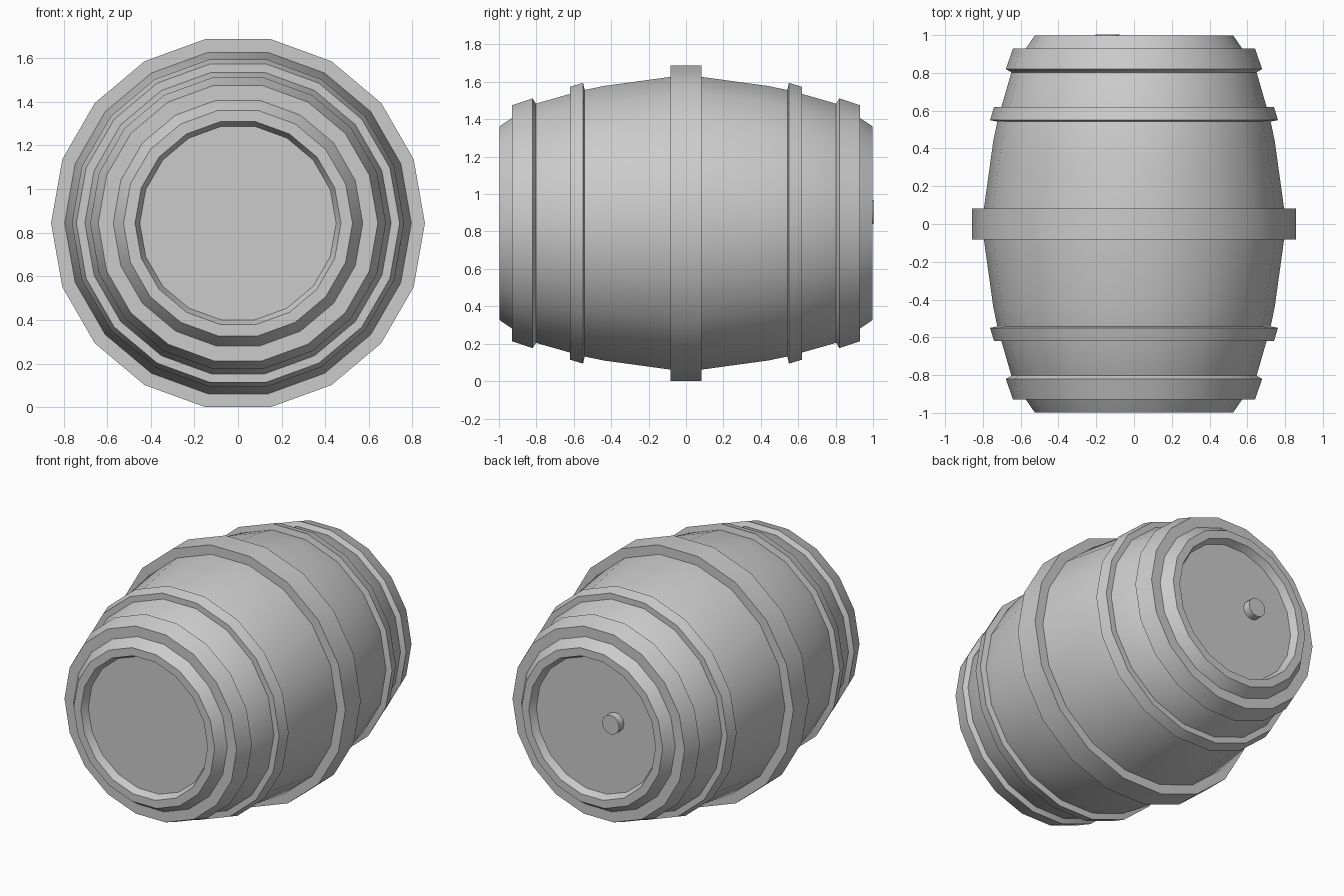
import bpy, math

if "Cube" in bpy.data.objects:
    bpy.data.objects.remove(bpy.data.objects["Cube"])

CZ = 0.844      # height of the barrel axis
SIDES = 18


def revolve(name, profile, sides=SIDES, cx=0.0, cz=CZ, closed=False):
    """Sweep (y, radius) points around an axis parallel to y; radius 0 makes a pole."""
    verts, faces, rings = [], [], []
    for y, r in profile:
        start = len(verts)
        n = 1 if r == 0 else sides
        for i in range(n):
            a = 2 * math.pi * i / sides
            verts.append((cx + r * math.cos(a), y, cz + r * math.sin(a)))
        rings.append([start + i % n for i in range(sides)])
    pairs = list(zip(rings, rings[1:]))
    if closed:
        pairs.append((rings[-1], rings[0]))
    for a, b in pairs:
        for i in range(sides):
            j = (i + 1) % sides
            quad = [a[i], b[i], b[j], a[j]]
            faces.append(list(dict.fromkeys(quad)))
    mesh = bpy.data.meshes.new(name)
    mesh.from_pydata(verts, [], faces)
    obj = bpy.data.objects.new(name, mesh)
    bpy.context.collection.objects.link(obj)
    bpy.ops.object.select_all(action='DESELECT')
    obj.select_set(True)
    bpy.context.view_layer.objects.active = obj
    # consistent outward normals, soft around the barrel
    bpy.ops.object.mode_set(mode='EDIT')
    bpy.ops.mesh.select_all(action='SELECT')
    bpy.ops.mesh.normals_make_consistent(inside=False)
    bpy.ops.object.mode_set(mode='OBJECT')
    bpy.ops.object.shade_smooth_by_angle(angle=math.radians(32))
    return obj


# bulging staves with recessed heads at both ends
half = [(0.95, 0.0), (0.95, 0.45), (0.998, 0.472), (0.998, 0.525), (0.93, 0.572),
        (0.80, 0.65), (0.62, 0.702), (0.54, 0.724), (0.44, 0.745), (0.08, 0.795)]
revolve("barrel_body", [(-y, r) for y, r in half] + half[::-1])

# middle hoop
revolve("middle_hoop", [(-0.082, 0.78), (-0.082, 0.857), (0.082, 0.857), (0.082, 0.78)],
        closed=True)

# sloped hoops, mirrored front and back
hoops = {
    "end_hoop": [(0.93, 0.56), (0.93, 0.641), (0.82, 0.678), (0.80, 0.645)],
    "inner_hoop": [(0.62, 0.69), (0.62, 0.741), (0.55, 0.762), (0.54, 0.715)],
}
for label, profile in hoops.items():
    for side, s in (("front", -1), ("back", 1)):
        revolve(f"{side}_{label}", [(s * y, r) for y, r in profile], closed=True)

# small plug on the back head
revolve("back_plug", [(0.94, 0.0), (0.94, 0.064), (1.002, 0.064), (1.002, 0.0)],
        sides=12, cx=-0.14, cz=0.905)
